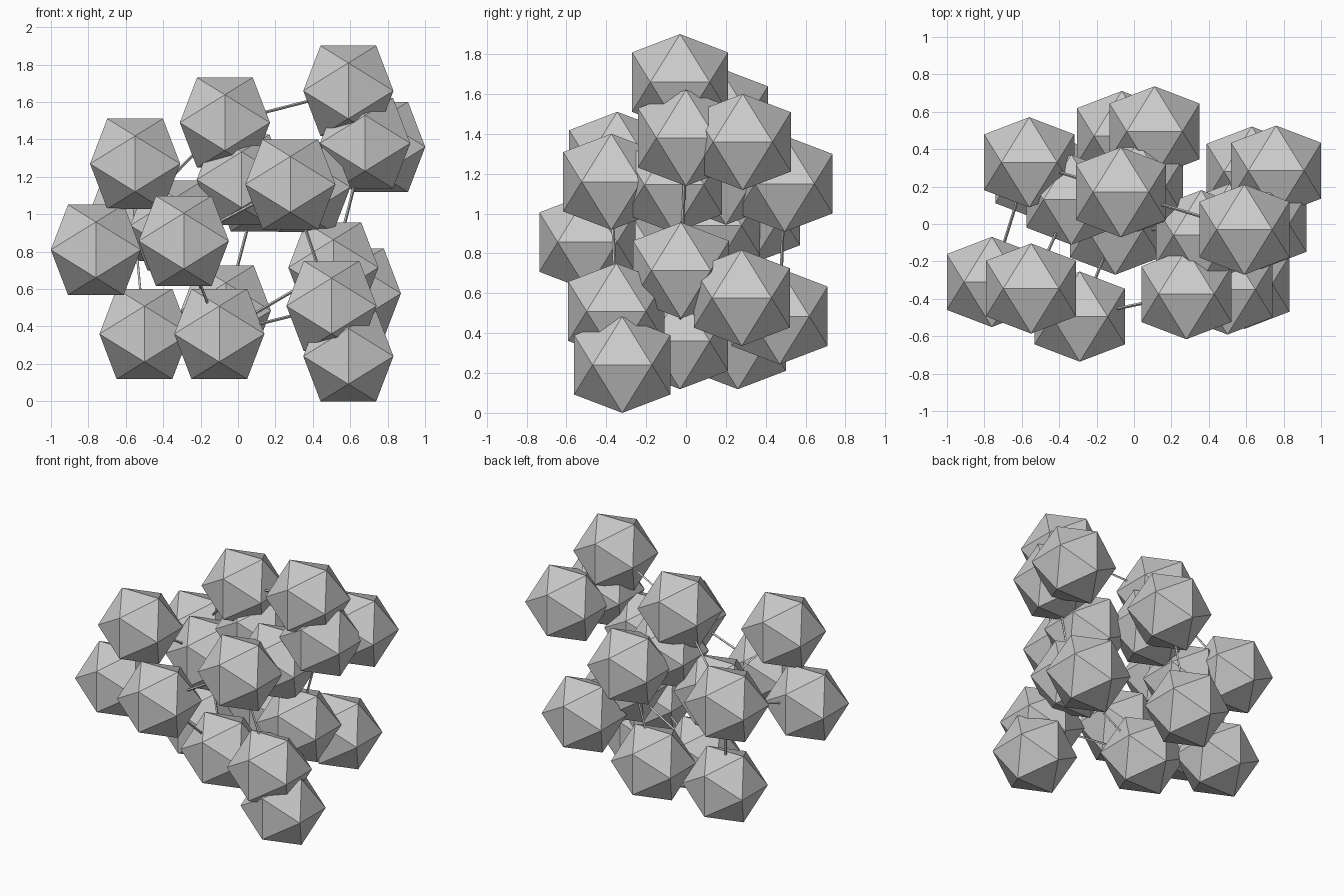
import bpy, bmesh
from mathutils import Vector, Matrix

if "Cube" in bpy.data.objects:
    bpy.data.objects.remove(bpy.data.objects["Cube"])

S = 0.149                      # half edge of the icosahedron
G = S * (1 + 5 ** 0.5) / 2     # half extent of the icosahedron

# node centres
NODES = {
    'A': (0.59, -0.03, 1.66), 'B': (-0.07, 0.17, 1.49), 'C': (-0.55, -0.345, 1.27),
    'D': (0.68, 0.0, 1.38), 'E': (0.76, 0.285, 1.36), 'F': (0.28, -0.375, 1.16),
    'G': (0.02, 0.2, 1.185), 'H': (0.36, -0.06, 1.145), 'J': (-0.76, -0.31, 0.81),
    'K': (-0.29, -0.495, 0.857), 'L': (-0.56, 0.33, 0.99), 'M': (-0.50, 0.26, 0.36),
    'N': (-0.10, -0.03, 0.36), 'O': (-0.065, 0.47, 0.485), 'P': (0.51, -0.025, 0.715),
    'Q': (0.63, 0.28, 0.577), 'R': (0.50, -0.35, 0.51), 'S': (0.59, -0.32, 0.241),
    'T': (-0.335, 0.13, 0.94), 'U': (0.11, 0.495, 1.15),
}
# thin links between neighbouring nodes
LINKS = "AB AH AD BL BG DP DE HP HF FR OU OM NR NP ML KN TN JL KF CJ CT UG RS QP TL GH".split()


def make_object(name, bm):
    bmesh.ops.recalc_face_normals(bm, faces=bm.faces)
    mesh = bpy.data.meshes.new(name)
    bm.to_mesh(mesh)
    bm.free()
    obj = bpy.data.objects.new(name, mesh)
    bpy.context.collection.objects.link(obj)
    return obj


def icosahedron(name, centre):
    # three golden rectangles give the twelve corners
    bm = bmesh.new()
    for a in (-S, S):
        for b in (-G, G):
            for corner in ((a, 0, b), (b, a, 0), (0, b, a)):
                bm.verts.new(corner)
    bmesh.ops.convex_hull(bm, input=bm.verts)
    make_object(name, bm).location = centre


def rod(name, p, q):
    p, q = Vector(p), Vector(q)
    d = q - p
    bm = bmesh.new()
    bmesh.ops.create_cone(bm, cap_ends=True, segments=4, radius1=0.008, radius2=0.008,
                          depth=d.length,
                          matrix=Matrix.Translation((p + q) / 2) @ d.to_track_quat('Z', 'Y').to_matrix().to_4x4())
    make_object(name, bm)


# faceted balls
for i, c in enumerate(NODES.values()):
    icosahedron(f"faceted_ball_{i + 1}", c)

# connecting rods
for i, (a, b) in enumerate(LINKS):
    rod(f"connecting_rod_{i + 1}", NODES[a], NODES[b])
